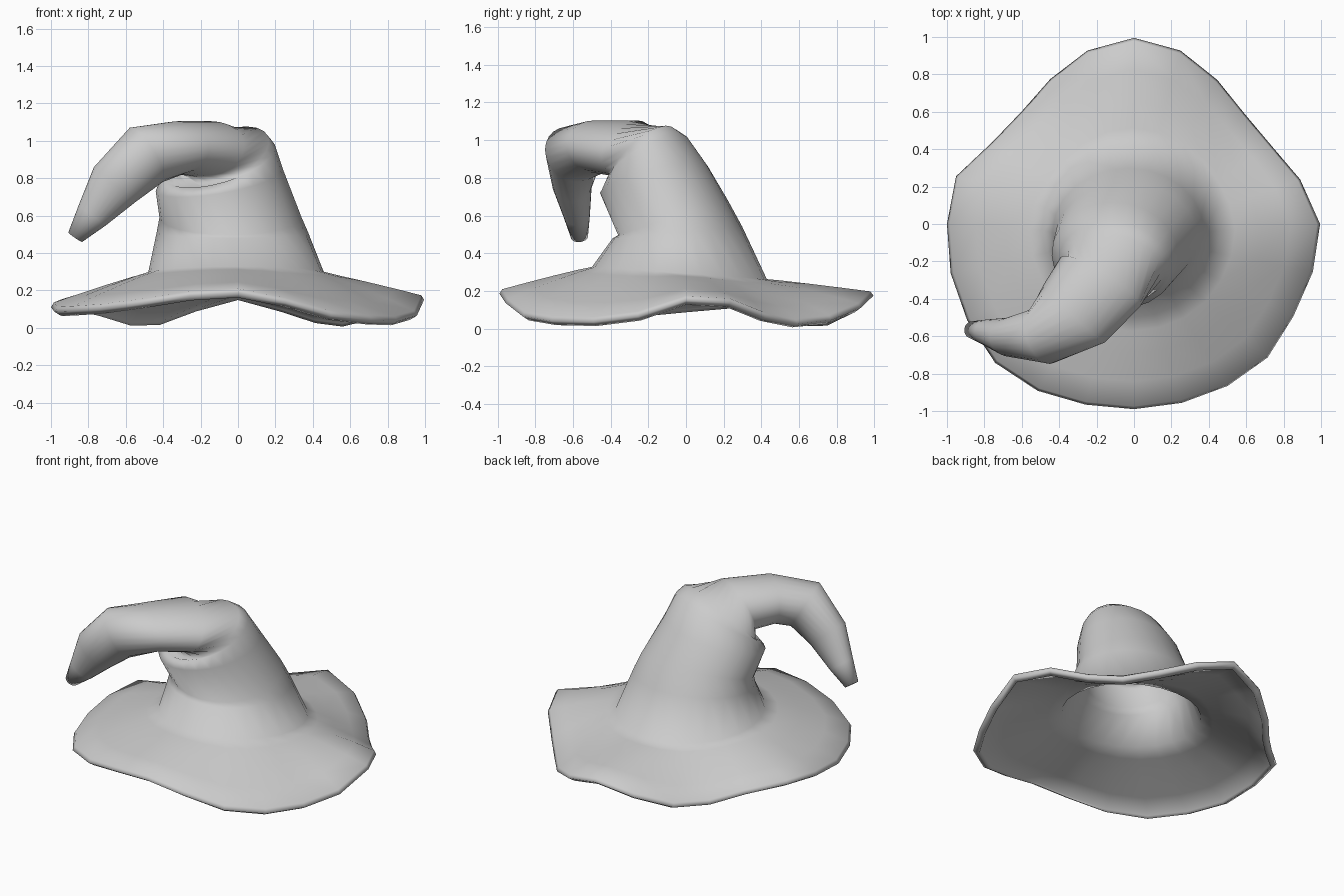
import bpy, bmesh, math
from mathutils import Vector

if "Cube" in bpy.data.objects:
    bpy.data.objects.remove(bpy.data.objects["Cube"])

# Wavy brim edge at even angles, clockwise from the back: radius, height
EDGE = [(.995, .195), (.96, .13), (.89, .065), (.835, .045), (.845, .08), (.92, .155),
        (.995, .17), (.99, .085), (.985, .055), (1.01, .06), (1, .085), (.99, .155),
        (.99, .205), (1, .19), (1.03, .15), (1.05, .12), (1.03, .11), (1.015, .105),
        (1, .13), (.985, .15), (.875, .10), (.85, .05), (.895, .055), (.96, .13)]
N = len(EDGE)
ANGLES = [math.pi / 2 - math.tau * i / N for i in range(N)]

# Crown sections from base to tip: centre x y z, lean heading, lean tilt, two radii
CROWN = [
    (-.01, -.035, .295, 90, 4, .47, .465),
    (-.03, -.045, .51, 270, 5, .405, .345),
    (-.04, -.07, .59, 270, 18, .38, .305),
    (-.10, -.17, .79, 236, 17, .345, .295),
    (-.10, -.205, .89, 241, 32, .31, .245),
    (-.10, -.23, .91, 242, 43, .285, .22),
    (-.18, -.31, .955, 238, 70, .25, .16),
    (-.32, -.48, .965, 227, 95, .225, .14),
    (-.49, -.60, .925, 200, 120, .155, .17),
    (-.66, -.605, .765, 180, 140, .105, .145),
    (-.78, -.58, .60, 180, 144, .07, .09),
    (-.87, -.565, .485, 170, 145, .045, .045)]


def section(k, x, y, z, heading, tilt, ru, rv):
    """Ellipse across the lean direction, its v axis on the outer side of the bend."""
    h, t = math.radians(heading), math.radians(tilt)
    d = Vector((math.sin(t) * math.cos(h), math.sin(t) * math.sin(h), math.cos(t)))
    hint = Vector((0, 1, 0) if k < 6 else (0, 0, 1) if k < 8 else (-.6, 0, 1))
    v = (hint - d * hint.dot(d)).normalized()
    u = v.cross(d)
    return [Vector((x, y, z)) + u * ru * math.cos(a) + v * rv * math.sin(a) for a in ANGLES]


crown = [section(k, *row) for k, row in enumerate(CROWN)]

# Brim rings blend from the wavy edge to the crown base, with a softened lip
rings = []
for t, drop in ((1, .02), (.97, 0), (.7, 0), (.4, 0), (.15, 0)):
    ring = []
    for (r, z), a, b in zip(EDGE, ANGLES, crown[0]):
        p = b.lerp(Vector((r * math.cos(a), r * math.sin(a), z)), t)
        p.z = b.z + (z - b.z) * t ** 1.1 - drop
        ring.append(p)
    rings.append(ring)
brim_count = len(rings)
rings += crown

# Skin the rings and close the tip
bm = bmesh.new()
loops = [[bm.verts.new(p) for p in ring] for ring in rings]
for a, b in zip(loops, loops[1:]):
    for i in range(N):
        j = (i + 1) % N
        bm.faces.new((a[i], b[i], b[j], a[j]))
bm.faces.new(loops[-1][::-1])
mesh = bpy.data.meshes.new("pointed_hat")
bm.to_mesh(mesh)
bm.free()
hat = bpy.data.objects.new("pointed_hat", mesh)
bpy.context.collection.objects.link(hat)

# Cloth thickness, thinner towards the tip
group = hat.vertex_groups.new(name="cloth")
for r in range(len(rings)):
    weight = max(.15, min(1, 1 - .15 * (r - brim_count - 1)))
    group.add(list(range(r * N, r * N + N)), weight, 'REPLACE')
solid = hat.modifiers.new("cloth", 'SOLIDIFY')
solid.thickness = .045
solid.offset = -1
solid.vertex_group = "cloth"

bpy.context.view_layer.objects.active = hat
hat.select_set(True)
bpy.ops.object.modifier_apply(modifier="cloth")
bpy.ops.object.shade_smooth_by_angle(angle=math.radians(100))
